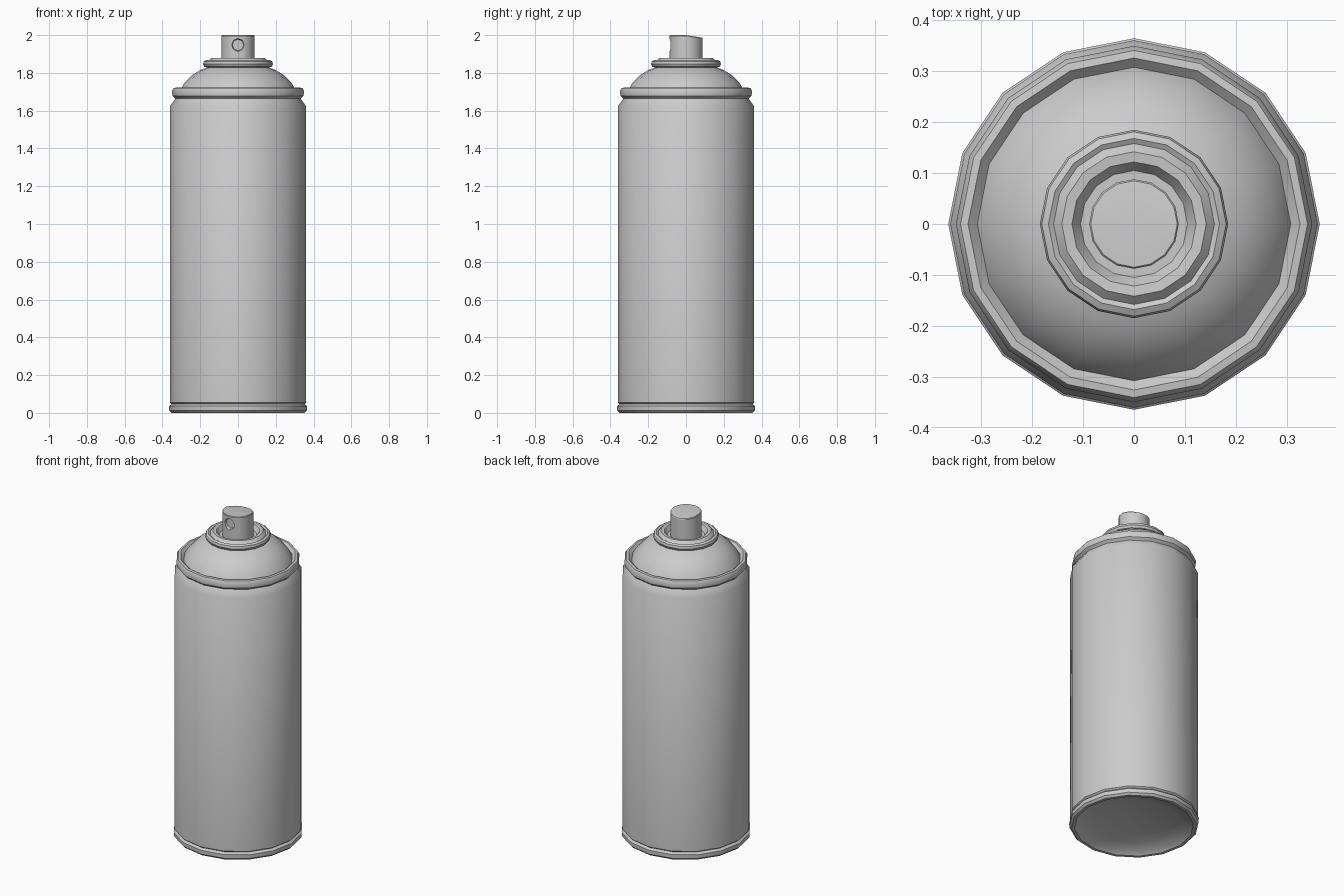
import bpy, bmesh, math

if "Cube" in bpy.data.objects:
    bpy.data.objects.remove(bpy.data.objects["Cube"])

SIDES = 16

def lathe(name, profile, angle=35):
    """Revolve (radius, z) points around z; radius 0 makes a pole."""
    bm = bmesh.new()
    rings = []
    for r, z in profile:
        if r == 0:
            rings.append([bm.verts.new((0, 0, z))] * SIDES)
        else:
            rings.append([bm.verts.new((r * math.cos(math.tau * i / SIDES),
                                        r * math.sin(math.tau * i / SIDES), z))
                          for i in range(SIDES)])
    for a, b in zip(rings, rings[1:]):
        for i in range(SIDES):
            j = (i + 1) % SIDES
            bm.faces.new(dict.fromkeys((a[i], a[j], b[j], b[i])))
    bmesh.ops.recalc_face_normals(bm, faces=bm.faces)
    me = bpy.data.meshes.new(name)
    bm.to_mesh(me)
    bm.free()
    ob = bpy.data.objects.new(name, me)
    bpy.context.collection.objects.link(ob)
    smooth(ob, angle)
    return ob

def smooth(ob, angle):
    bpy.ops.object.select_all(action='DESELECT')
    ob.select_set(True)
    bpy.context.view_layer.objects.active = ob
    bpy.ops.object.shade_smooth_by_angle(angle=math.radians(angle))

# Can: concave base, bottom rim, body, shoulder, bead, dome, valve cup
lathe("can", [
    (0, 0.06), (0.13, 0.053), (0.24, 0.035), (0.32, 0.012),
    (0.335, 0), (0.352, 0), (0.364, 0.012), (0.365, 0.036), (0.352, 0.047),
    (0.361, 0.055), (0.361, 1.622), (0.332, 1.664),
    (0.347, 1.678), (0.35, 1.703), (0.341, 1.72), (0.326, 1.722), (0.308, 1.704),
    (0.302, 1.716), (0.28, 1.752), (0.24, 1.79), (0.20, 1.815), (0.163, 1.829),
    (0.178, 1.833), (0.185, 1.847), (0.181, 1.861), (0.168, 1.868), (0.158, 1.862),
    (0.142, 1.878), (0.122, 1.876), (0.105, 1.85), (0, 1.85)])

# Spray nozzle, its top dropping slightly to the back
nozzle = lathe("nozzle", [(0, 1.84), (0.088, 1.84), (0.088, 1.996), (0.085, 2.0), (0, 2.0)])
for v in nozzle.data.vertices:
    if v.co.z > 1.95 and v.co.y > 0:
        v.co.z -= 0.014 * v.co.y / 0.088

# Recessed spray hole in the front of the nozzle
bpy.ops.mesh.primitive_cone_add(vertices=8, radius1=0.03, radius2=0.046, depth=0.05,
                                location=(0, -0.095, 1.948),
                                rotation=(math.pi / 2, 0, 0))
cutter = bpy.context.object
cutter.name = "spray_hole_cutter"
cut = nozzle.modifiers.new("spray_hole", 'BOOLEAN')
cut.operation = 'DIFFERENCE'
cut.solver = 'EXACT'
cut.object = cutter
bpy.context.view_layer.objects.active = nozzle
bpy.ops.object.modifier_apply(modifier=cut.name)
bpy.data.objects.remove(cutter)
smooth(nozzle, 35)
